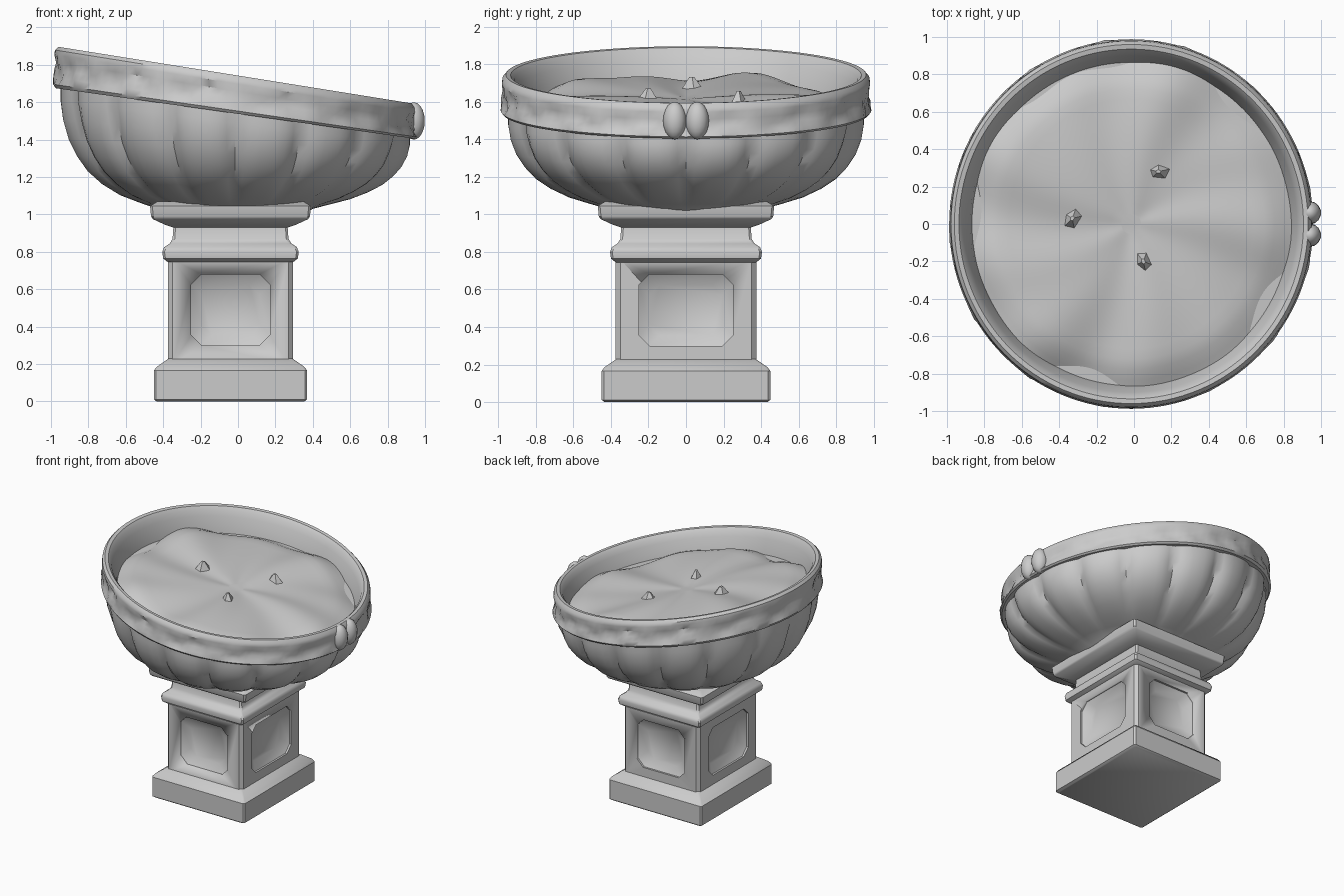
import bpy, bmesh, math
from math import sin, cos, pi, tau
from mathutils import Matrix, Vector

cube = bpy.data.objects.get("Cube")
if cube:
    bpy.data.objects.remove(cube, do_unlink=True)

stone = bpy.data.materials.new("grey_stone")
stone.use_nodes = True
GREY = (0.6, 0.6, 0.6, 1)
stone.diffuse_color = GREY
stone.node_tree.nodes["Principled BSDF"].inputs["Base Color"].default_value = GREY

PX = -0.04      # pedestal centre
BX = -0.015     # bowl centre
SEG = 128
LOBES = 16


def finish(name, bm, angle=35):
    bmesh.ops.recalc_face_normals(bm, faces=bm.faces)
    mesh = bpy.data.meshes.new(name)
    bm.to_mesh(mesh)
    bm.free()
    mesh.materials.append(stone)
    ob = bpy.data.objects.new(name, mesh)
    bpy.context.collection.objects.link(ob)
    bpy.ops.object.select_all(action="DESELECT")
    ob.select_set(True)
    bpy.context.view_layer.objects.active = ob
    bpy.ops.object.shade_smooth_by_angle(angle=math.radians(angle))
    return ob


def loft(bm, rings, caps=True):
    """Skin equal-length closed rings of points."""
    rows = [[bm.verts.new(p) for p in ring] for ring in rings]
    n = len(rows[0])
    for a, b in zip(rows, rows[1:]):
        for i in range(n):
            j = (i + 1) % n
            bm.faces.new((a[i], a[j], b[j], b[i]))
    if caps:
        bm.faces.new(rows[0][::-1])
        bm.faces.new(rows[-1])
    return rows


def block(name, profile, cut=0.012):
    """Rectangular moulding with chamfered corners from (half width, z) pairs."""
    rings = []
    for h, z in profile:
        x, y = h, h + 0.04
        quarter = [(x, y - cut), (x - cut, y)]
        pts = quarter + [(-a, b) for a, b in quarter[::-1]]
        pts += [(-a, -b) for a, b in pts]
        rings.append([(PX + a, b, z) for a, b in pts])
    bm = bmesh.new()
    loft(bm, rings)
    return finish(name, bm)


# Pedestal
block("plinth", [(.395, 0), (.41, .012), (.41, .165), (.395, .185), (.345, .22), (.33, .23)])
shaft = block("shaft", [(.335, .2), (.335, .76)], .025)
block("collar_moulding", [(.335, .745), (.36, .765), (.365, .8), (.355, .825), (.325, .845),
                          (.31, .87), (.305, .94)])
block("capital", [(.305, .93), (.35, .945), (.415, .975), (.425, .99), (.43, 1.045), (.39, 1.07)])


# Recessed panels with clipped corners, cut into all four shaft sides
def panel_ring(half, grow, depth):
    w, h, c = half + grow, .19 + grow, .055
    quarter = [(w, h - c), (w - c, h)]
    pts = quarter + [(-a, b) for a, b in quarter[::-1]]
    pts += [(-a, -b) for a, b in pts]
    return [Vector((a, depth, b)) for a, b in pts]


for k in range(4):
    half, face = (.21, .375) if k % 2 == 0 else (.25, .335)
    place = Matrix.Translation((PX, 0, .49)) @ Matrix.Rotation(k * pi / 2, 4, "Z")
    bm = bmesh.new()
    loft(bm, [[place @ p for p in panel_ring(half, g, -d)] for g, d in
              ((0, face + .05), (0, face - .015), (-.055, face - .06))])
    cutter = finish("panel_cutter", bm)
    cutter.hide_render = True
    mod = shaft.modifiers.new("panel", "BOOLEAN")
    mod.object = cutter
    mod.solver = "EXACT"
    bpy.context.view_layer.objects.active = shaft
    bpy.ops.object.modifier_apply(modifier=mod.name)
    bpy.data.objects.remove(cutter, do_unlink=True)


# Tilted bowl: the tilt grows with height
def bowl_point(r, a, h):
    x, y = r * cos(a) * .985, r * sin(a)
    t = min(1, max(0, (h - 1.03) / .58))
    return (BX + x, y, h - .16 * x * t)


def turned(name, profile, shape, angle=35):
    rings = []
    for r, h in profile:
        rings.append([bowl_point(r + shape(a, r, h), a, h)
                      for a in (i * tau / SEG for i in range(SEG))])
    bm = bmesh.new()
    loft(bm, rings)
    return finish(name, bm, angle)


def lobes(a, r, h):
    fade = min(1, max(0, (h - 1.03) / .12)) * min(1, max(.35, (1.62 - h) / .2))
    return -.05 * fade * (1 - abs(sin(a * LOBES / 2))) ** 1.6


def relief(a, r, h):
    if 1.58 < h < 1.7 and r > .95:
        return .014 * sin(8 * a + 30 * h) * sin(21 * a)
    return 0


turned("lobed_bowl", [(.38, 1.0), (.42, 1.03), (.52, 1.058), (.63, 1.092), (.73, 1.14),
                      (.81, 1.195), (.87, 1.26), (.915, 1.33), (.945, 1.41), (.957, 1.49),
                      (.955, 1.57)], lobes, 50)
turned("rim_band", [(.9, 1.545), (.975, 1.54), (.988, 1.555), (.98, 1.585), (.972, 1.62),
                    (.972, 1.66), (.982, 1.70), (.978, 1.725), (.96, 1.745), (.935, 1.742),
                    (.915, 1.72), (.9, 1.68), (.875, 1.62), (.86, 1.55)], relief)


# Undulating basin surface with soft radial folds
def surface_height(r, a):
    s = r / .89
    folds = .024 * s * sin(5 * a + 1.2) + .016 * s * s * sin(9 * a + 3 * s)
    return 1.615 + folds + .02 * sin(pi * s) - .05 * max(0, s - .85) / .15


bm = bmesh.new()
rows = loft(bm, [[bowl_point(r, a, surface_height(r, a))
                  for a in (i * tau / SEG for i in range(SEG))]
                 for r in (.89 * k / 16 for k in range(16, 0, -1))], caps=False)
bm.faces.new(rows[-1])
finish("basin_surface", bm, 60)

# Three small pointed jets
for i, (x, y) in enumerate(((.13, .28), (-.33, .03), (.05, -.2))):
    bm = bmesh.new()
    bmesh.ops.create_cone(bm, cap_ends=True, segments=5, radius1=.07, radius2=.015, depth=.07,
                          matrix=Matrix.Translation((x, y, 1.645 - .16 * x))
                          @ Matrix.Rotation(i, 4, "Z") @ Matrix.Diagonal((1, .7, 1, 1)))
    finish(f"jet_{i + 1}", bm, 20)

# Paired spout ornament on the low side
for side, y in (("left", .06), ("right", -.06)):
    bm = bmesh.new()
    bmesh.ops.create_uvsphere(bm, u_segments=14, v_segments=10, radius=1,
                              matrix=Matrix.Translation((.94, y, 1.5))
                              @ Matrix.Diagonal((.06, .062, .1, 1)))
    finish(f"spout_{side}", bm, 50)
